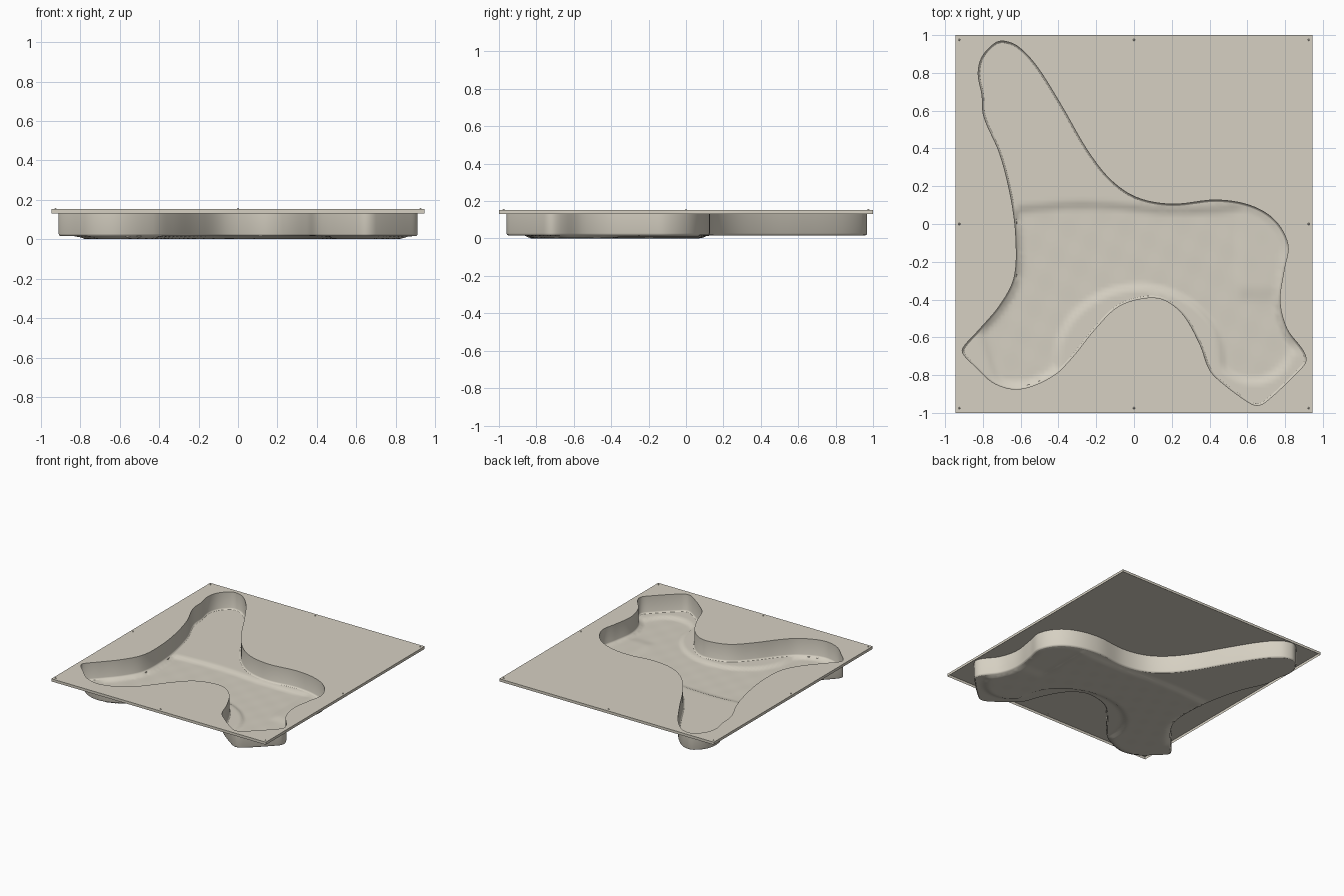
import bpy, bmesh, math
from mathutils import Vector
from mathutils.geometry import delaunay_2d_cdt, interpolate_bezier

if "Cube" in bpy.data.objects:
    bpy.data.objects.remove(bpy.data.objects["Cube"])

TOP, SKIRT, FLOOR = 0.153, 0.132, 0.016
HX, HY = 0.945, 1.0

# Pocket outline, clockwise from the tip of the long arm
OUTLINE = [
    (-.69, .968), (-.615, .94), (-.515, .835), (-.38, .62), (-.25, .395), (-.125, .235),
    (.015, .14), (.2, .105), (.435, .127), (.615, .098), (.745, .02), (.815, -.11),
    (.795, -.24), (.773, -.41), (.81, -.555), (.895, -.67), (.91, -.725), (.87, -.78),
    (.70, -.94), (.65, -.96), (.60, -.94), (.465, -.84), (.40, -.772), (.35, -.64),
    (.26, -.48), (.155, -.40), (.05, -.393), (-.085, -.438), (-.205, -.555), (-.33, -.71),
    (-.43, -.805), (-.60, -.873), (-.735, -.846), (-.845, -.75), (-.905, -.687),
    (-.905, -.655), (-.825, -.565), (-.71, -.43), (-.635, -.285), (-.625, -.08),
    (-.65, .13), (-.71, .37), (-.795, .57), (-.805, .685), (-.825, .795), (-.805, .883),
    (-.74, .955)]

plastic = bpy.data.materials.new("warm_grey_plastic")
plastic.diffuse_color = (0.67, 0.63, 0.54, 1)
plastic.use_nodes = True
plastic.node_tree.nodes["Principled BSDF"].inputs["Base Color"].default_value = plastic.diffuse_color


def smooth_loop(pts, steps=6):
    """Closed smooth curve through the points."""
    p = [Vector(q) for q in pts]
    n, out = len(p), []
    for i in range(n):
        a, b, c, d = p[i - 1], p[i], p[(i + 1) % n], p[(i + 2) % n]
        s = (c - b).length / 3
        h1 = b + (c - a).normalized() * s
        h2 = c - (d - b).normalized() * s
        out += [q.to_2d() for q in interpolate_bezier(b, h1, h2, c, steps + 1)[:-1]]
    return out


def inset(loop, dist):
    """Move a clockwise loop inwards."""
    out = []
    for i, p in enumerate(loop):
        t = (loop[(i + 1) % len(loop)] - loop[i - 1]).normalized()
        out.append(p + Vector((t.y, -t.x)) * dist)
    return out


def ring(bm, loop, z):
    return [bm.verts.new((p.x, p.y, z)) for p in loop]


def bridge(bm, a, b):
    n = len(a)
    for i in range(n):
        j = (i + 1) % n
        bm.faces.new((a[i], a[j], b[j], b[i]))


def finish(name, bm, angle=35):
    me = bpy.data.meshes.new(name)
    bm.to_mesh(me)
    bm.free()
    ob = bpy.data.objects.new(name, me)
    bpy.context.collection.objects.link(ob)
    me.materials.append(plastic)
    bpy.ops.object.select_all(action='DESELECT')
    ob.select_set(True)
    bpy.context.view_layer.objects.active = ob
    bpy.ops.object.shade_smooth_by_angle(angle=math.radians(angle))
    return ob


loop = smooth_loop(OUTLINE)

# Top sheet with the pocket opening and a short skirt round the edge
bm = bmesh.new()
corners = [Vector(c) for c in ((-HX, -HY), (HX, -HY), (HX, HY), (-HX, HY))]
rim, hole = ring(bm, corners, TOP), ring(bm, loop, TOP)
edges = [bm.edges.new((r[i - 1], r[i])) for r in (rim, hole) for i in range(len(r))]
bmesh.ops.triangle_fill(bm, edges=edges, use_beauty=True, normal=(0, 0, 1))
bridge(bm, ring(bm, corners, SKIRT), rim)
finish("top_sheet", bm)

# Pocket wall with a small rounded foot
bm = bmesh.new()
prev = ring(bm, loop, TOP)
for dist, z in ((0, FLOOR + .012), (.003, FLOOR + .004), (.01, FLOOR)):
    cur = ring(bm, inset(loop, dist), z)
    bridge(bm, prev, cur)
    prev = cur
finish("pocket_wall", bm, 60)


def step(a, b, x):
    t = min(1, max(0, (x - a) / (b - a)))
    return t * t * (3 - 2 * t)


def relief(x, y):
    """Floor depth: a sunken middle with raised bands and faint ripples."""
    low = step(.11, .06, y + .015 * math.sin(6 * x))           # long arm stays high
    low *= 1 - .6 * step(.53, .59, x) * step(-.42, -.32, y)    # right shoulder
    arc = math.hypot((x - .03) / .42, (y + .72) / .37)         # band above the arch
    low *= 1 - step(1.09, 1.0, arc)
    toe = math.hypot(x - .63, y + .62)                         # right foot edge
    low *= 1 - step(.19, .23, toe) * step(-.62, -.70, y) * step(.3, .4, x)
    low *= 1 - step(-.76, -.82, x + .3 * (y + .62))            # left foot edge
    ripple = .0008 * math.sin(31 * x + 9 * y) * math.sin(27 * y - 11 * x)
    return FLOOR - low * (.0145 + ripple)


# Pocket floor: fine triangles inside the outline
edge = inset(loop, .01)
n = len(edge)
grid = [Vector((-.92 + .02 * i, -.97 + .02 * j)) for i in range(93) for j in range(98)]
grid = [g for g in grid if min((g - e).length_squared for e in edge) > .00015]
verts, _, faces, *_ = delaunay_2d_cdt(edge + grid, [(i, (i + 1) % n) for i in range(n)],
                                      [], 1, 1e-5)
bm = bmesh.new()
vs = []
for v in verts:
    d = min((v - e).length for e in edge)
    vs.append(bm.verts.new((v.x, v.y, FLOOR + (relief(v.x, v.y) - FLOOR) * step(0, .03, d))))
for f in faces:
    bm.faces.new([vs[i] for i in f])
bmesh.ops.delete(bm, geom=[v for v in bm.verts if not v.link_faces], context='VERTS')
bmesh.ops.recalc_face_normals(bm, faces=bm.faces)
if sum(f.normal.z for f in bm.faces) < 0:
    bmesh.ops.reverse_faces(bm, faces=bm.faces)
finish("pocket_floor", bm)

# Tiny pips at the corners and edge middles
bm = bmesh.new()
for x in (-.925, 0, .925):
    for y in (-.975, 0, .975):
        if x or y:
            made = bmesh.ops.create_cone(bm, cap_ends=True, segments=10, radius1=.006,
                                         radius2=.003, depth=.006)
            bmesh.ops.translate(bm, verts=made["verts"], vec=(x, y, TOP + .002))
finish("edge_pips", bm)
